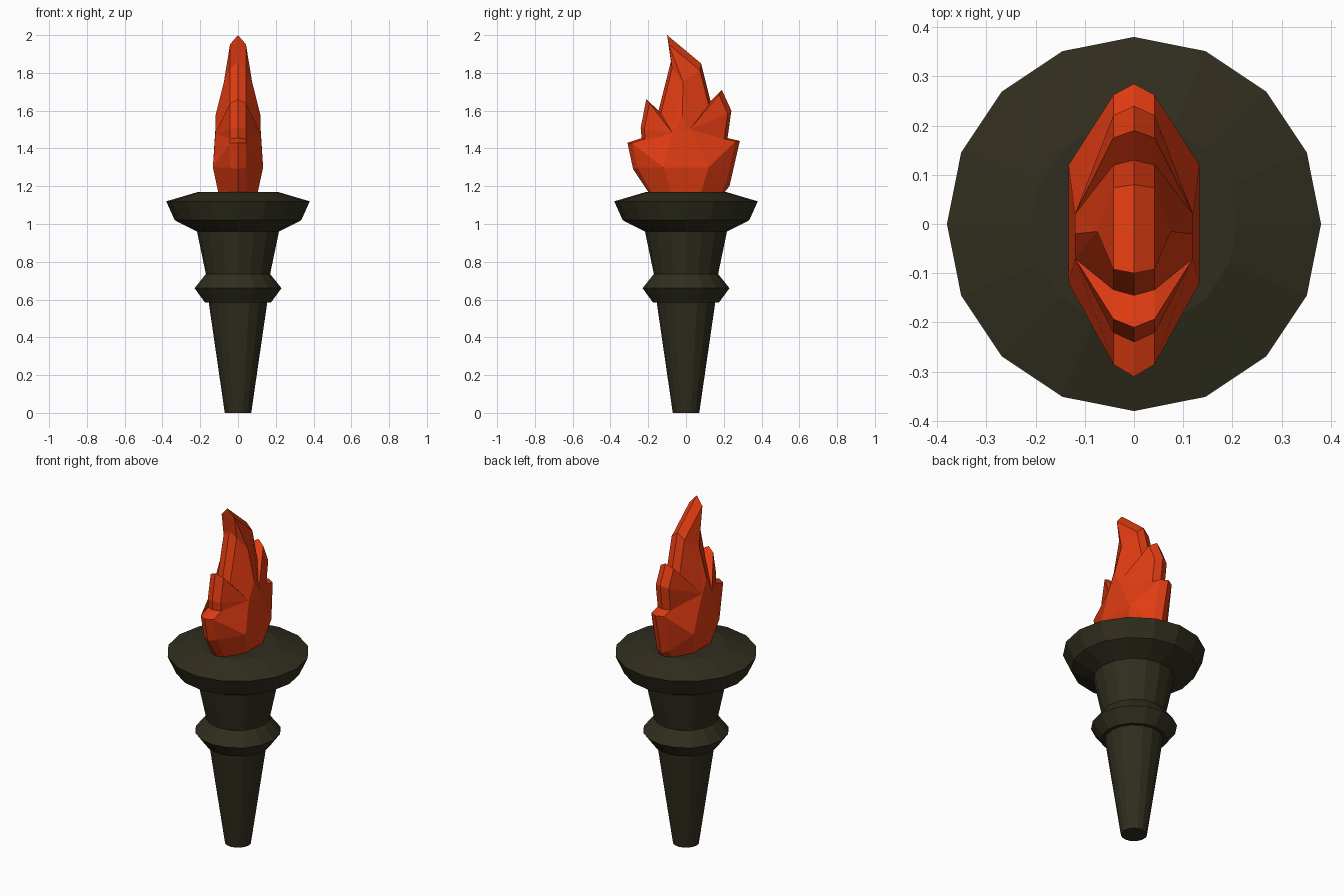
import bpy, bmesh, math

if "Cube" in bpy.data.objects:
    bpy.data.objects.remove(bpy.data.objects["Cube"])


def material(name, rgb):
    m = bpy.data.materials.new(name)
    m.diffuse_color = (*rgb, 1)
    m.use_nodes = True
    m.node_tree.nodes["Principled BSDF"].inputs["Base Color"].default_value = m.diffuse_color
    return m


def add_object(name, bm, mat):
    bmesh.ops.remove_doubles(bm, verts=bm.verts, dist=1e-5)
    bmesh.ops.recalc_face_normals(bm, faces=bm.faces)
    me = bpy.data.meshes.new(name)
    bm.to_mesh(me)
    bm.free()
    me.materials.append(mat)
    ob = bpy.data.objects.new(name, me)
    bpy.context.collection.objects.link(ob)
    return ob


def lathe(name, profile, mat, sides=16):
    bm = bmesh.new()
    vs = [bm.verts.new((r, 0, z)) for r, z in profile]
    es = [bm.edges.new(p) for p in zip(vs, vs[1:])]
    bmesh.ops.spin(bm, geom=vs + es, cent=(0, 0, 0), axis=(0, 0, 1),
                   angle=2 * math.pi, steps=sides)
    return add_object(name, bm, mat)


metal = material("dark_metal", (0.030, 0.027, 0.013))
fire = material("fire", (0.75, 0.045, 0.006))

# Turned torch body, bottom to top
lathe("handle", [(0, 0), (0.07, 0), (0.155, 0.585)], metal)
lathe("collar", [(0.155, 0.585), (0.175, 0.585), (0.23, 0.66), (0.17, 0.735)], metal)
lathe("neck", [(0.17, 0.735), (0.217, 0.96)], metal)
lathe("bowl", [(0.217, 0.96), (0.335, 1.02), (0.38, 1.12), (0.21, 1.17), (0, 1.17)], metal)

# Flame outline (y, z) and the side point each outline point fans to
outline = [(-0.20, 1.17, "A1"), (-0.28, 1.29, "B1"), (-0.31, 1.43, "B1"),
           (-0.235, 1.455, "H1"), (-0.24, 1.51, "H1"), (-0.21, 1.66, "H1"),
           (-0.145, 1.60, "H1"), (-0.08, 1.86, "U1"), (-0.10, 2.00, "U1"),
           (0.08, 1.85, "U1"), (0.13, 1.65, "H2"), (0.19, 1.71, "H2"),
           (0.24, 1.60, "H2"), (0.22, 1.455, "H2"), (0.285, 1.44, "B2"),
           (0.23, 1.20, "B2"), (0.205, 1.17, "A2")]
side = {"A1": (0.105, -0.08, 1.17), "A2": (0.105, 0.08, 1.17),
        "B1": (0.133, -0.12, 1.30), "B2": (0.133, 0.12, 1.30),
        "H1": (0.12, -0.07, 1.48), "H2": (0.12, 0.02, 1.50),
        "U1": (0.075, -0.015, 1.75), "U2": (0.12, -0.02, 1.57)}

# Flame: centre ridge, bevelled rim, faceted flanks on both sides
bm = bmesh.new()
ridge = [bm.verts.new((0, y, z)) for y, z, _ in outline]
for s in (1, -1):
    rim = [bm.verts.new((s * 0.042, y * 0.92, max(1.17, 1.4 + (z - 1.4) * 0.92)))
           for y, z, _ in outline]
    rim[0].co.z = rim[-1].co.z = 1.17
    hub = {k: bm.verts.new((s * x, y, z)) for k, (x, y, z) in side.items()}
    for i in range(len(outline) - 1):
        bm.faces.new((ridge[i], ridge[i + 1], rim[i + 1], rim[i]))
        a, b = hub[outline[i][2]], hub[outline[i + 1][2]]
        bm.faces.new((rim[i], rim[i + 1], b) if a is b else (rim[i], rim[i + 1], b, a))
    for names in ("A1 B1 B2 A2", "B1 H1 H2 B2", "H1 U2 H2", "H1 U1 U2", "U2 U1 H2"):
        bm.faces.new([hub[n] for n in names.split()])
add_object("flame", bm, fire)
